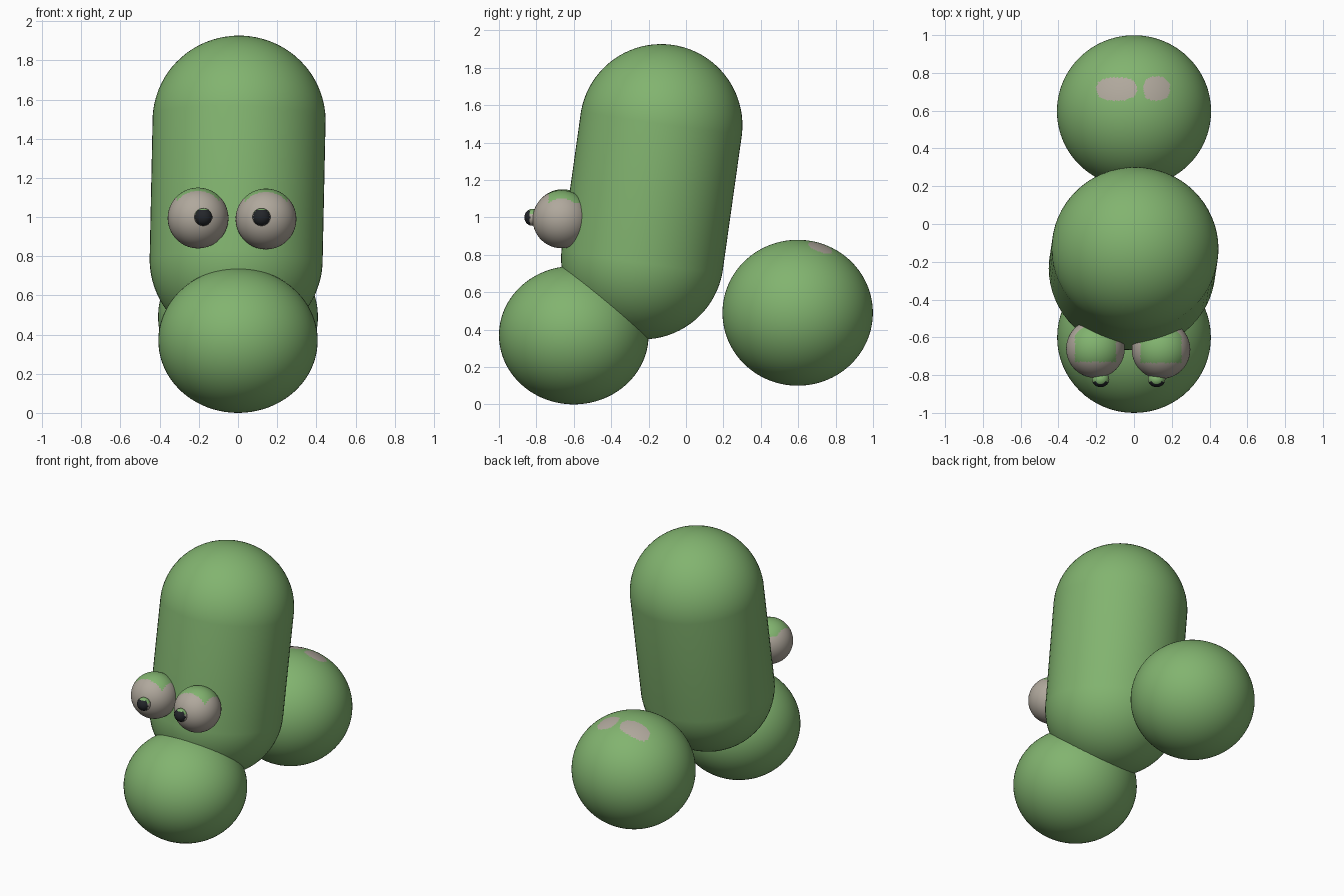
import bpy, bmesh, math
from mathutils import Vector

if "Cube" in bpy.data.objects:
    bpy.data.objects.remove(bpy.data.objects["Cube"])


def material(name, rgb):
    m = bpy.data.materials.new(name)
    m.diffuse_color = (*rgb, 1)
    m.use_nodes = True
    m.node_tree.nodes["Principled BSDF"].inputs["Base Color"].default_value = m.diffuse_color
    return m


GREEN = material("leaf green", (0.223, 0.455, 0.160))
PALE = material("warm pale grey", (0.434, 0.392, 0.335))
DARK = material("near black", (0.017, 0.019, 0.023))


def ball(name, centre, radii, mats, rule=None, segs=64, rings=40, shape=None):
    """Smooth ellipsoid; rule(local face centre) picks the material slot."""
    bm = bmesh.new()
    bmesh.ops.create_uvsphere(bm, u_segments=segs, v_segments=rings, radius=1)
    for v in bm.verts:
        v.co = Vector(a * b for a, b in zip(v.co, radii))
        if shape:
            v.co = shape(v.co)
    for f in bm.faces:
        f.smooth = True
        if rule:
            f.material_index = rule(f.calc_center_median())
    me = bpy.data.meshes.new(name)
    bm.to_mesh(me)
    bm.free()
    for m in mats:
        me.materials.append(m)
    ob = bpy.data.objects.new(name, me)
    ob.location = centre
    bpy.context.collection.objects.link(ob)
    return ob


# Body: a sphere split at its equator and stretched into a capsule, leaning back
HALF = 0.358
body = ball("body", (-0.002, -0.183, 1.137), (0.442, 0.435, 0.435), [GREEN],
            rings=41,
            shape=lambda c: c + Vector((0, 0, math.copysign(HALF, c.z))))
body.rotation_euler = (-math.atan2(0.10, 0.71), math.atan2(0.015, 0.71), 0)

# Front foot
ball("front_foot", (0, -0.60, 0.37), (0.407, 0.40, 0.37), [GREEN])


# Back foot with two pale rounded patches on top
def patch_rule(c):
    if c.z < 0:
        return 0
    for x, y, rx, ry in ((-0.092, 0.118, 0.108, 0.062), (0.12, 0.12, 0.07, 0.064)):
        if abs((c.x - x) / rx) ** 2.5 + abs((c.y - y) / ry) ** 2.5 < 1:
            return 1
    return 0


ball("back_foot", (0, 0.597, 0.49), (0.408, 0.402, 0.39), [GREEN, PALE],
     patch_rule, 160, 120)


# Eyes: pale balls with a green lid on the upper back
def lid_rule(c):
    return 1 if abs(c.x) < 0.11 and c.y > -0.07 and c.z > 0.085 else 0


# Pupils: dark in front, green on the upper back, pale behind
def pupil_rule(c):
    if c.y < -0.012 and c.z < 0.036:
        return 0
    return 1 if c.z > 0.015 else 2


for side, ex, ey, ez, px, py in (("left", -0.204, -0.66, 0.995, -0.177, -0.822),
                                 ("right", 0.143, -0.665, 0.99, 0.120, -0.822)):
    ball(side + "_eye", (ex, ey, ez), (0.155, 0.155, 0.155), [PALE, GREEN],
         lid_rule, 72, 48)
    ball(side + "_pupil", (px, py, 1.0), (0.046, 0.042, 0.045),
         [DARK, GREEN, PALE], pupil_rule, 32, 24)
